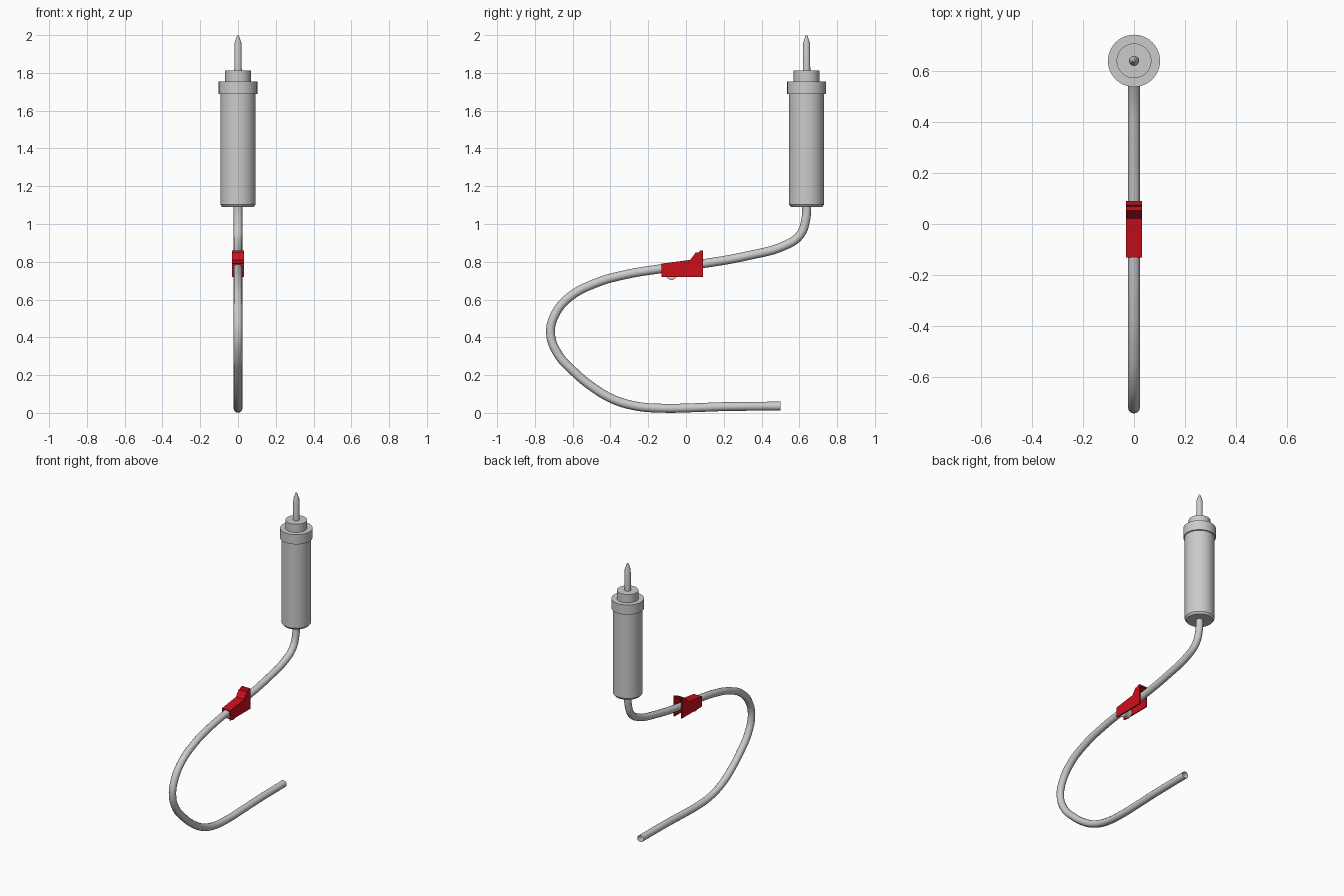
import bpy, bmesh, math
from mathutils import Vector

if "Cube" in bpy.data.objects:
    bpy.data.objects.remove(bpy.data.objects["Cube"])

AXIS_Y = 0.638


def add_object(name, bm, smooth=False, mat=None):
    bmesh.ops.remove_doubles(bm, verts=bm.verts, dist=1e-5)
    bmesh.ops.recalc_face_normals(bm, faces=bm.faces)
    mesh = bpy.data.meshes.new(name)
    bm.to_mesh(mesh)
    bm.free()
    ob = bpy.data.objects.new(name, mesh)
    bpy.context.collection.objects.link(ob)
    if mat:
        mesh.materials.append(mat)
    if smooth:
        shade(ob)
    return ob


def shade(ob):
    bpy.ops.object.select_all(action='DESELECT')
    ob.select_set(True)
    bpy.context.view_layer.objects.active = ob
    bpy.ops.object.shade_smooth_by_angle(angle=math.radians(35))


def lathe(name, profile, steps=48):
    """Turn a (radius, z) profile around the chamber axis."""
    bm = bmesh.new()
    vs = [bm.verts.new((r, AXIS_Y, z)) for r, z in profile]
    es = [bm.edges.new(p) for p in zip(vs, vs[1:])]
    bmesh.ops.spin(bm, geom=vs + es, cent=(0, AXIS_Y, 0), axis=(0, 0, 1),
                   angle=math.tau, steps=steps, use_duplicate=False)
    return add_object(name, bm, True)


def prism(bm, profile, x0, x1):
    """Extrude a (y, z) outline from x0 to x1."""
    face = bm.faces.new([bm.verts.new((x0, y, z)) for y, z in profile])
    ext = bmesh.ops.extrude_face_region(bm, geom=[face], use_keep_orig=True)
    moved = [g for g in ext['geom'] if isinstance(g, bmesh.types.BMVert)]
    bmesh.ops.translate(bm, verts=moved, vec=(x1 - x0, 0, 0))


# Drip chamber
lathe("chamber_body", [(0, 1.09), (0.083, 1.09), (0.093, 1.103), (0.093, 1.70), (0, 1.70)])
lathe("chamber_collar", [(0, 1.688), (0.102, 1.688), (0.102, 1.755), (0, 1.755)])
lathe("chamber_cap", [(0, 1.75), (0.068, 1.75), (0.068, 1.812), (0, 1.812)])
lathe("spike", [(0, 1.80), (0.02, 1.80), (0.019, 1.955), (0.005, 1.997), (0, 2.0)], 24)

# Flexible tube, open at the free end
path = [(AXIS_Y, 1.12), (0.635, 1.03), (0.602, 0.94), (0.52, 0.885), (0.336, 0.834),
        (0.09, 0.79), (-0.14, 0.762), (-0.32, 0.732), (-0.47, 0.69), (-0.617, 0.613),
        (-0.694, 0.52), (-0.717, 0.42), (-0.68, 0.315), (-0.59, 0.215), (-0.49, 0.133),
        (-0.39, 0.074), (-0.27, 0.037), (-0.12, 0.0245), (0.03, 0.027), (0.2, 0.033), (0.50, 0.036)]
curve = bpy.data.curves.new("tube", 'CURVE')
curve.dimensions = '3D'
curve.bevel_depth = 0.0235
curve.bevel_resolution = 4
curve.resolution_u = 6
curve.use_fill_caps = False
spline = curve.splines.new('BEZIER')
spline.bezier_points.add(len(path) - 1)
for pt, (y, z) in zip(spline.bezier_points, path):
    pt.co = Vector((0, y, z))
    pt.handle_left_type = pt.handle_right_type = 'AUTO'
tube = bpy.data.objects.new("tube", curve)
bpy.context.collection.objects.link(tube)
bpy.ops.object.select_all(action='DESELECT')
tube.select_set(True)
bpy.context.view_layer.objects.active = tube
bpy.ops.object.convert(target='MESH')
shade(bpy.context.view_layer.objects.active)

# Roller clamp housing: two side walls joined by a stepped roof
red = bpy.data.materials.new("clamp_red")
red.diffuse_color = (0.6, 0.005, 0.01, 1)
red.use_nodes = True
red.node_tree.nodes["Principled BSDF"].inputs["Base Color"].default_value = red.diffuse_color
roof = [(-0.13, 0.79), (0.022, 0.81), (0.052, 0.85), (0.068, 0.85), (0.075, 0.859), (0.09, 0.861)]
bm = bmesh.new()
for side in (-1, 1):
    prism(bm, [(-0.13, 0.72)] + roof + [(0.09, 0.72)], side * 0.024, side * 0.032)
prism(bm, roof + [(y, z - 0.009) for y, z in reversed(roof)], -0.024, 0.024)
add_object("clamp_housing", bm, mat=red)

# Roller wheel pressing the tube from below
bm = bmesh.new()
ring = [(-0.077 + 0.032 * math.cos(math.tau * i / 32), 0.736 + 0.032 * math.sin(math.tau * i / 32))
        for i in range(32)]
prism(bm, ring, -0.02, 0.02)
add_object("clamp_roller", bm, True)
